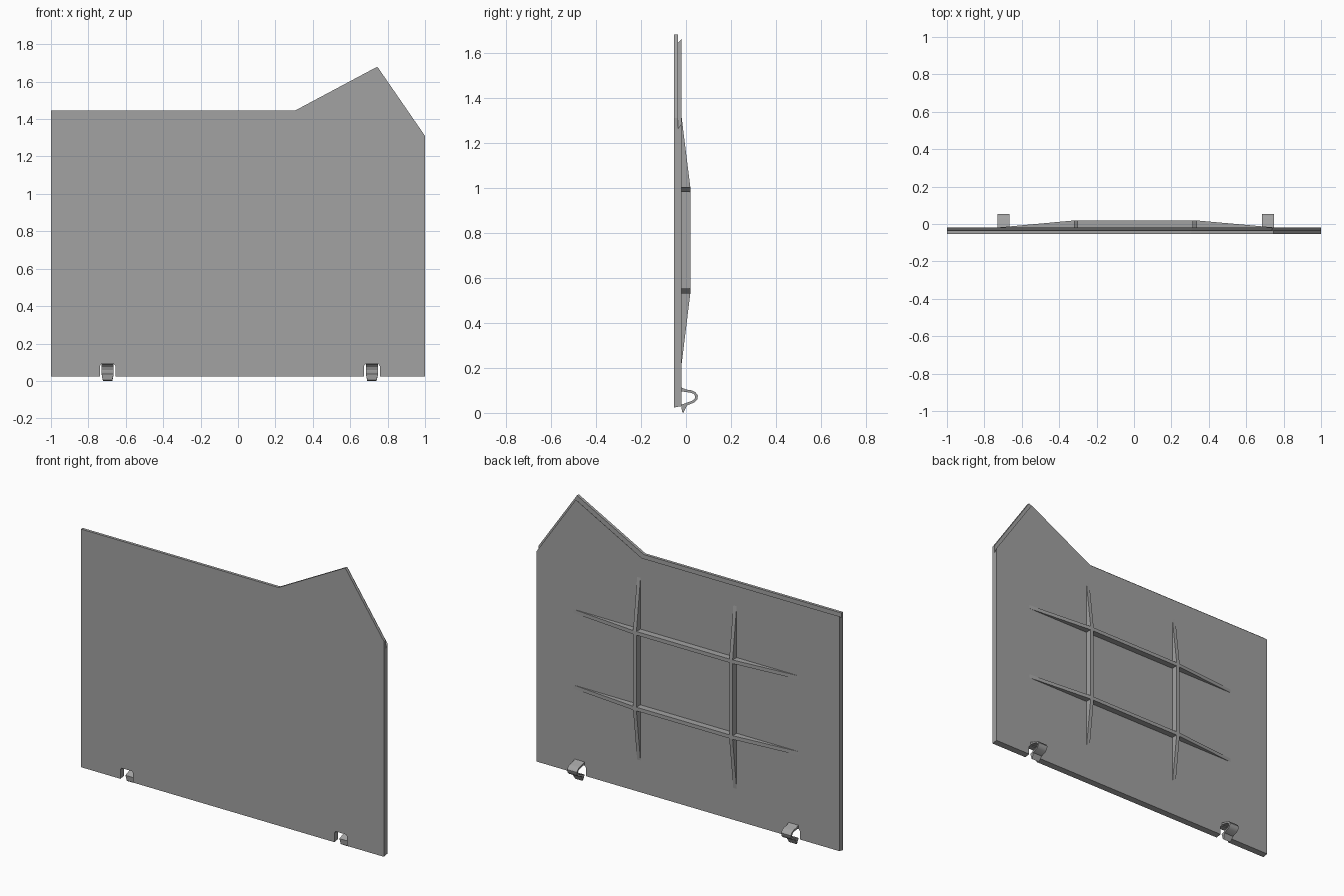
import bpy
import bmesh

if "Cube" in bpy.data.objects:
    bpy.data.objects.remove(bpy.data.objects["Cube"], do_unlink=True)

grey = bpy.data.materials.new("plain grey")
grey.use_nodes = True
COLOUR = (0.36, 0.36, 0.36, 1)
grey.diffuse_color = COLOUR
grey.node_tree.nodes["Principled BSDF"].inputs["Base Color"].default_value = COLOUR

CLIP_X = (-0.697, 0.716)
BACK = -0.019


def loft(name, rings):
    """Join matching closed rings and cap both ends."""
    bm = bmesh.new()
    loops = [[bm.verts.new(p) for p in ring] for ring in rings]
    n = len(loops[0])
    for a, b in zip(loops, loops[1:]):
        for i in range(n):
            j = (i + 1) % n
            bm.faces.new((a[i], a[j], b[j], b[i]))
    bm.faces.new(loops[0])
    bm.faces.new(loops[-1])
    bmesh.ops.recalc_face_normals(bm, faces=bm.faces)
    mesh = bpy.data.meshes.new(name)
    bm.to_mesh(mesh)
    bm.free()
    mesh.materials.append(grey)
    obj = bpy.data.objects.new(name, mesh)
    bpy.context.collection.objects.link(obj)
    return obj


def panel_ring(y, inset, bottom):
    """Panel outline with the top edges moved inward and two clip notches."""
    pts = [(-1, bottom)]
    for x in CLIP_X:
        l, r = x - 0.042, x + 0.042
        pts += [(l, bottom), (l, 0.08), (l + 0.008, 0.09),
                (r - 0.008, 0.09), (r, 0.08), (r, bottom)]
    pts += [(1, bottom), (1, 1.31 - 1.79 * inset),
            (0.745 - 0.33 * inset, 1.68 - 1.29 * inset),
            (0.304 + 0.24 * inset, 1.445 - inset), (-1, 1.445 - inset)]
    return [(x, y, z) for x, z in pts]


# Panel with a sloped rebate along the back of its top edge
loft("panel", [panel_ring(-0.053, 0, 0.024), panel_ring(-0.036, 0, 0.027),
               panel_ring(-0.036, 0.028, 0.027), panel_ring(BACK, 0.014, 0.03)])


def rib(name, at, ends, flat, vertical):
    """Stiffening rib that tapers to nothing at both ends."""
    base, top, half = BACK - 0.004, 0.019, 0.011
    profile = [(ends[0], base), (ends[0], BACK), (flat[0], top),
               (flat[1], top), (ends[1], BACK), (ends[1], base)]
    rings = []
    for side in (at - half, at + half):
        rings.append([(side, y, t) if vertical else (t, y, side) for t, y in profile])
    loft(name, rings)


for label, z in (("upper", 0.993), ("lower", 0.541)):
    rib(label + "_cross_rib", z, (-0.73, 0.755), (-0.32, 0.336), False)
for label, x in (("right", -0.31), ("left", 0.325)):
    rib(label + "_upright_rib", x, (0.22, 1.31), (0.53, 1.004), True)

# Spring clips: a bent strip with a hook under the notch
CLIP = [(-0.021, 0.113), (0.0, 0.104), (0.025, 0.1), (0.042, 0.092),
        (0.053, 0.077), (0.05, 0.06), (0.038, 0.047), (0.004, 0.033),
        (-0.012, 0.0), (-0.018, 0.005), (-0.021, 0.036), (0.03, 0.055),
        (0.039, 0.064), (0.041, 0.075), (0.034, 0.085), (0.022, 0.089),
        (-0.021, 0.096)]
for label, x in zip(("right", "left"), CLIP_X):
    rings = []
    for side in (-1, 1):
        rings.append([(x + side * (0.032 if z > 0.02 else 0.025), y, z) for y, z in CLIP])
    clip = loft(label + "_clip", rings)
    bpy.ops.object.select_all(action="DESELECT")
    bpy.context.view_layer.objects.active = clip
    clip.select_set(True)
    bpy.ops.object.shade_smooth_by_angle(angle=0.6)
